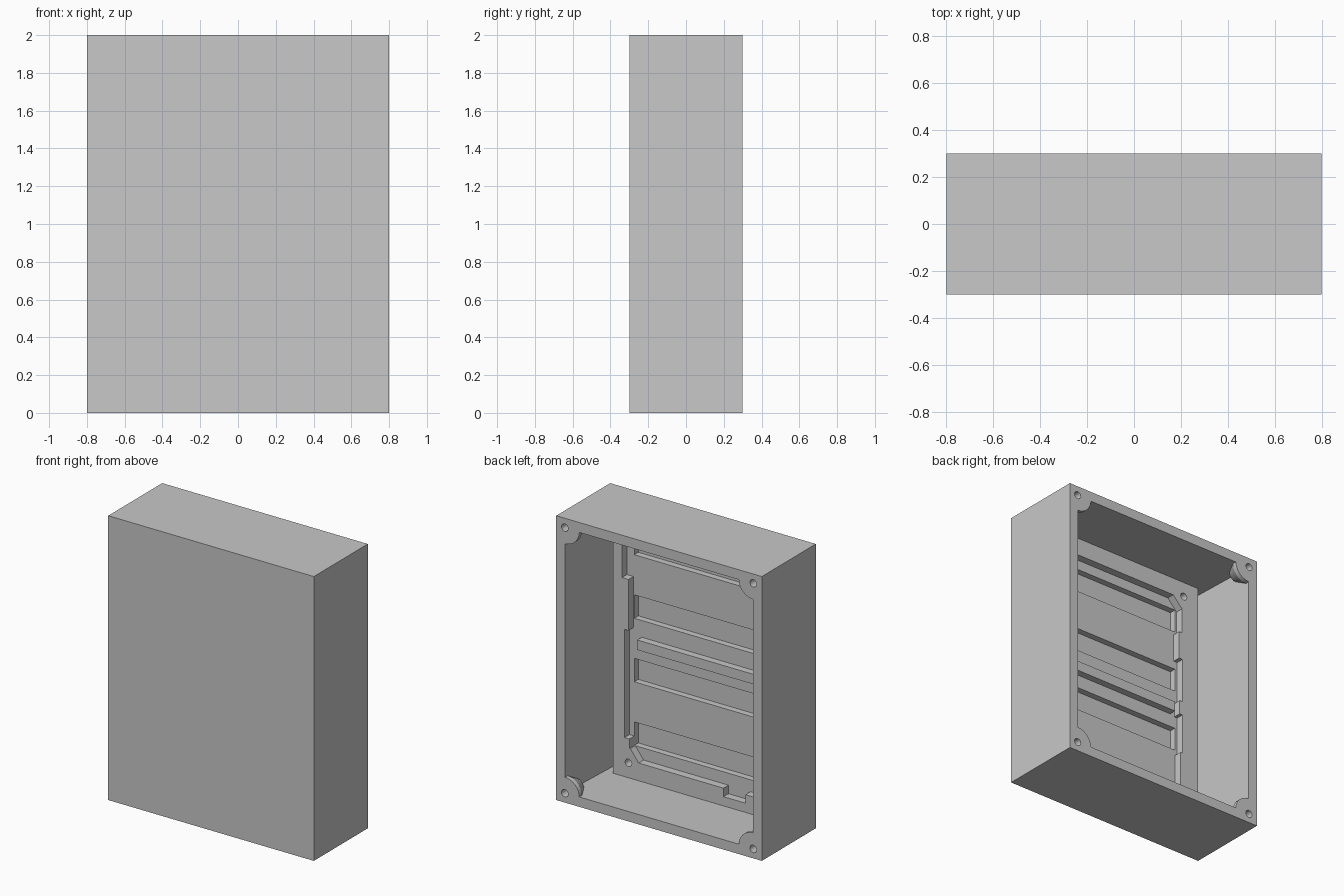
import bpy
import bmesh
import math
from mathutils import Matrix

cube = bpy.data.objects.get("Cube")
if cube:
    bpy.data.objects.remove(cube, do_unlink=True)

grey = bpy.data.materials.new("plain_grey")
grey.use_nodes = True
grey.diffuse_color = (0.58, 0.58, 0.58, 1)
grey.node_tree.nodes["Principled BSDF"].inputs["Base Color"].default_value = grey.diffuse_color


def make(name, bm):
    bmesh.ops.recalc_face_normals(bm, faces=bm.faces)
    mesh = bpy.data.meshes.new(name)
    bm.to_mesh(mesh)
    bm.free()
    mesh.materials.append(grey)
    ob = bpy.data.objects.new(name, mesh)
    bpy.context.collection.objects.link(ob)
    return ob


def prism(name, points, y0, y1):
    """Extrude an outline of (x, z) points along y."""
    bm = bmesh.new()
    face = bm.faces.new([bm.verts.new((x, y0, z)) for x, z in points])
    side = bmesh.ops.extrude_face_region(bm, geom=[face])["geom"]
    moved = [v for v in side if isinstance(v, bmesh.types.BMVert)]
    bmesh.ops.translate(bm, verts=moved, vec=(0, y1 - y0, 0))
    return make(name, bm)


def block(name, x0, x1, z0, z1, y0, y1):
    return prism(name, [(x0, z0), (x1, z0), (x1, z1), (x0, z1)], y0, y1)


def rod(name, x, z, y0, y1, r0, r1):
    """Round rod along y, radius r0 at y0 and r1 at y1."""
    bm = bmesh.new()
    turn = Matrix.Translation((x, (y0 + y1) / 2, z)) @ Matrix.Rotation(-math.pi / 2, 4, "X")
    bmesh.ops.create_cone(bm, cap_ends=True, segments=32, radius1=r0, radius2=r1,
                          depth=y1 - y0, matrix=turn)
    return make(name, bm)


def combine(target, tool):
    """Cut the tool out of the target and delete the tool."""
    mod = target.modifiers.new("cut", "BOOLEAN")
    mod.operation = "DIFFERENCE"
    mod.solver = "EXACT"
    mod.object = tool
    bpy.context.view_layer.objects.active = target
    bpy.ops.object.modifier_apply(modifier=mod.name)
    bpy.data.objects.remove(tool, do_unlink=True)


HALF, BACK, FLOOR = 0.8, 0.3, -0.26
corners = [(x, z) for x in (-0.733, 0.733) for z in (0.066, 1.934)]

# Hollow enclosure, open at the back, its walls thinning towards the floor
body = block("enclosure", -HALF, HALF, 0, 2, -BACK, BACK)
cavity = block("cavity", -0.727, 0.727, 0.075, 1.925, FLOOR, 0.4)
for v in cavity.data.vertices:
    if v.co.y < 0:
        v.co.x *= 1.025
        v.co.z = 1 + (v.co.z - 1) * 1.038

# Corner screw bosses are left standing in the cavity, tapering inward
for x, z in corners:
    combine(cavity, rod("boss", x, z, 0.27, 0.45, 0.113, 0.113))
    combine(cavity, rod("boss_taper", x, z, 0.16, 0.271, 0.05, 0.113))
combine(body, cavity)
for x, z in corners:
    combine(body, rod("screw_hole", x, z, 0.18, 0.4, 0.026, 0.026))

# Raised mounting panel on the inside of the front wall
FACE, POCKET, SLOT = -0.16, -0.215, -0.27
panel = block("mounting_panel", -0.68, 0.68, 0.045, 1.955, FLOOR - 0.02, FACE)

# Shallow pocket with stepped sides and clipped corners
outline = [
    (0.48, 0.17), (0.55, 0.26), (0.55, 0.32), (0.59, 0.32), (0.59, 1.08),
    (0.56, 1.08), (0.56, 1.44), (0.61, 1.44), (0.61, 1.74), (0.52, 1.83),
    (-0.47, 1.83), (-0.545, 1.75), (-0.545, 1.57), (-0.52, 1.57), (-0.52, 1.37),
    (-0.55, 1.37), (-0.55, 1.05), (-0.525, 1.05), (-0.525, 0.95), (-0.55, 0.95),
    (-0.55, 0.66), (-0.53, 0.66), (-0.53, 0.26), (-0.47, 0.17),
    (-0.35, 0.17), (-0.35, 0.11), (-0.18, 0.11), (-0.18, 0.17),
]
combine(panel, prism("pocket", outline, POCKET, 0.1))

# Deeper, evenly spaced horizontal slots
for i in range(4):
    top = 1.76 - 0.447 * i
    combine(panel, block("slot", -0.53, 0.553, top - 0.165, top, SLOT, 0))

# Panel screw holes
for x in (-0.56, 0.56):
    for z in (0.15, 1.85):
        combine(panel, rod("panel_hole", x, z, -0.25, 0, 0.026, 0.026))

# Raised bar between the middle slots
block("panel_rib", -0.49, 0.495, 0.96, 1.03, POCKET - 0.01, POCKET + 0.05)

for ob in (body, panel):
    bpy.ops.object.select_all(action="DESELECT")
    ob.select_set(True)
    bpy.context.view_layer.objects.active = ob
    bpy.ops.object.shade_smooth_by_angle(angle=math.radians(30))
